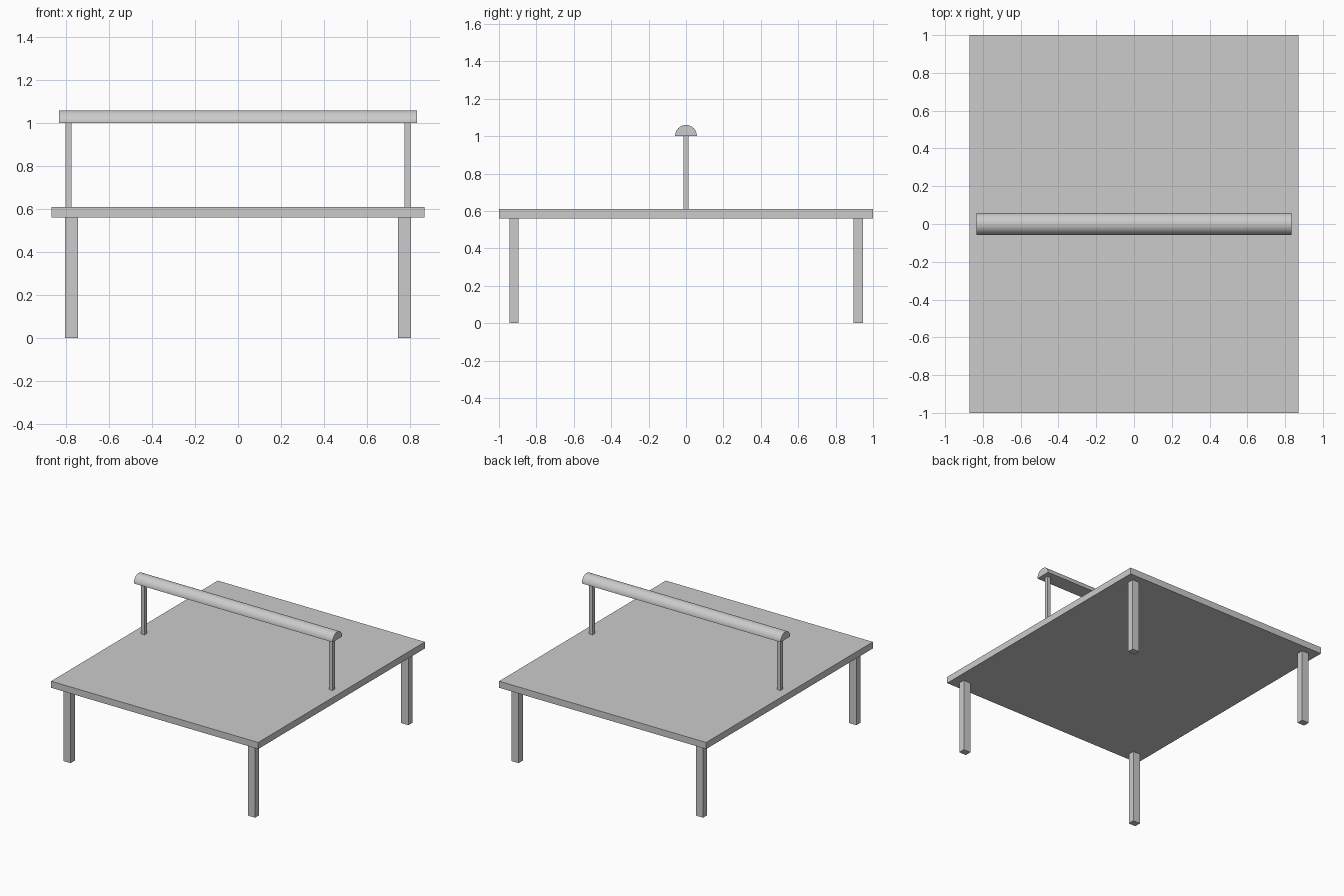
import bpy, bmesh, math

if "Cube" in bpy.data.objects:
    bpy.data.objects.remove(bpy.data.objects["Cube"])


def add_object(name, bm):
    bmesh.ops.recalc_face_normals(bm, faces=bm.faces)
    mesh = bpy.data.meshes.new(name)
    bm.to_mesh(mesh)
    bm.free()
    obj = bpy.data.objects.new(name, mesh)
    bpy.context.collection.objects.link(obj)
    return obj


def box(name, lo, hi):
    bm = bmesh.new()
    bmesh.ops.create_cube(bm, size=1)
    for v in bm.verts:
        v.co = [(a + b) / 2 + c * (b - a) for a, b, c in zip(lo, hi, v.co)]
    return add_object(name, bm)


def half_round_bar(name, half_length, radius, base_z, segments=32):
    # Half-circle profile, flat side down, extruded along x
    bm = bmesh.new()
    profile = []
    for i in range(segments + 1):
        a = math.pi * i / segments
        profile.append(bm.verts.new((-half_length, radius * math.cos(a),
                                     base_z + radius * math.sin(a))))
    face = bm.faces.new(profile)
    result = bmesh.ops.extrude_face_region(bm, geom=[face], use_keep_orig=True)
    moved = [g for g in result["geom"] if isinstance(g, bmesh.types.BMVert)]
    bmesh.ops.translate(bm, verts=moved, vec=(2 * half_length, 0, 0))
    obj = add_object(name, bm)
    bpy.context.view_layer.objects.active = obj
    obj.select_set(True)
    bpy.ops.object.shade_smooth_by_angle(angle=math.radians(30))
    obj.select_set(False)
    return obj


# Platform
box("platform", (-0.87, -1, 0.56), (0.87, 1, 0.61))

# Four legs and two rail posts
for sx, side in ((-1, "left"), (1, "right")):
    x = sx * 0.775
    for sy, end in ((-1, "front"), (1, "back")):
        y = sy * 0.92
        box(f"{end}_{side}_leg", (x - 0.03, y - 0.025, 0), (x + 0.03, y + 0.025, 0.56))
    px = sx * 0.79
    box(f"{side}_rail_post", (px - 0.014, -0.014, 0.61), (px + 0.014, 0.014, 1.0))

# Half-round rail
half_round_bar("rail", 0.835, 0.058, 1.002)
